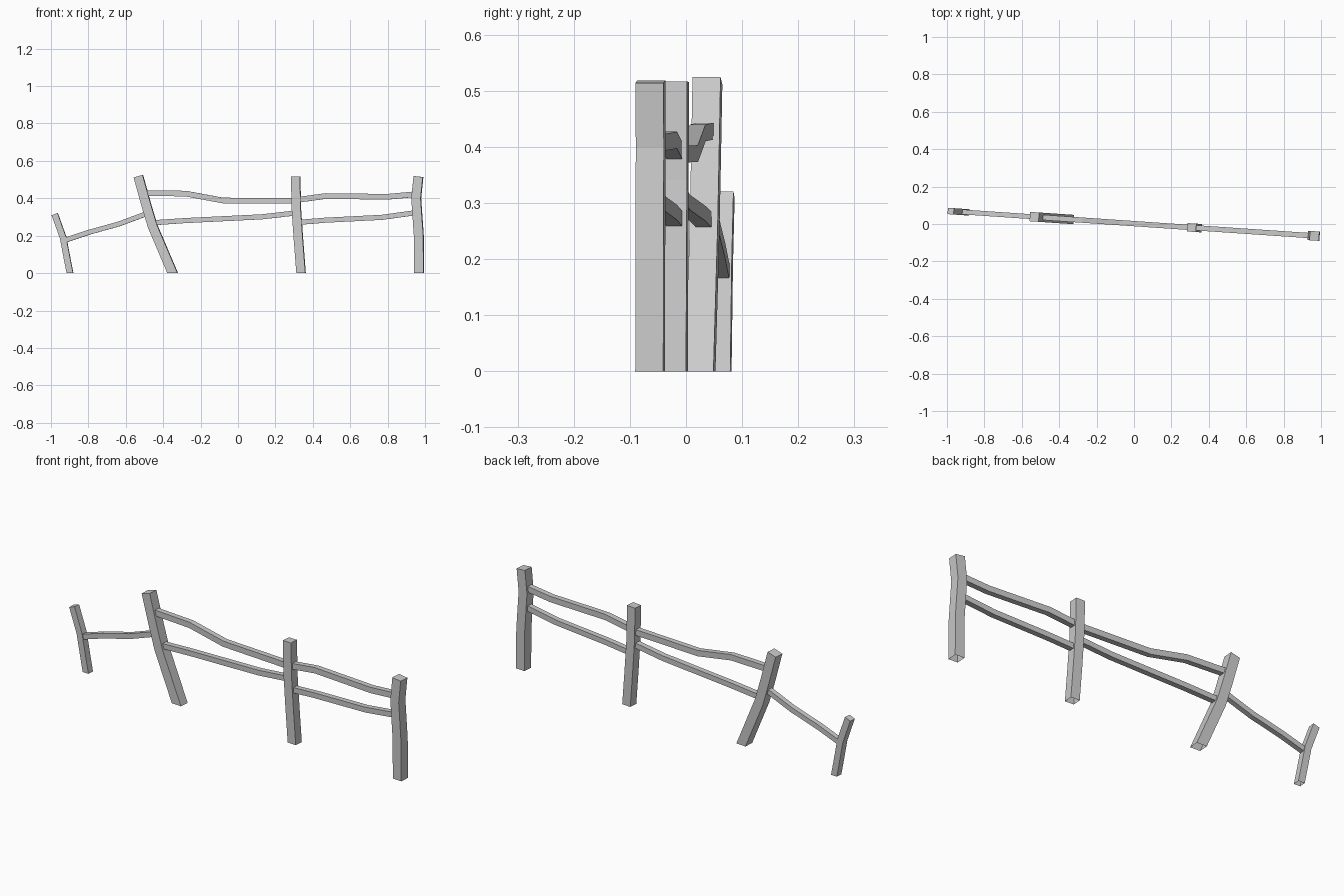
import bpy, bmesh, math
from mathutils import Vector

if "Cube" in bpy.data.objects:
    bpy.data.objects.remove(bpy.data.objects["Cube"])


def beam(name, path, width, depth, post=False):
    """Mitred rectangular beam following a path in the fence plane (x, z)."""
    pts = [Vector(p) for p in path]
    bm = bmesh.new()
    rings = []
    for i, p in enumerate(pts):
        a = (p - pts[i - 1]).normalized() if i > 0 else None
        b = (pts[i + 1] - p).normalized() if i < len(pts) - 1 else None
        d = ((a or b) + (b or a)).normalized()
        n = Vector((-d.y, d.x))
        r = width / 2
        if post and i == 0:              # foot is cut level with the ground
            n = Vector((-1, 0))
            r /= b.y
        ring = []
        for s, y in ((1, -1), (-1, -1), (-1, 1), (1, 1)):
            q = p + n * r * s
            ring.append(bm.verts.new((q.x, y * depth / 2, q.y)))
        rings.append(ring)
    for lo, hi in zip(rings, rings[1:]):
        for j in range(4):
            k = (j + 1) % 4
            bm.faces.new((lo[j], lo[k], hi[k], hi[j]))
    if post:                             # posts are capped on top, open below
        bm.faces.new(rings[-1])
    bmesh.ops.recalc_face_normals(bm, faces=bm.faces)
    me = bpy.data.meshes.new(name)
    bm.to_mesh(me)
    bm.free()
    ob = bpy.data.objects.new(name, me)
    # the whole fence runs slightly askew to the x axis
    ob.rotation_euler.z = -math.atan(0.068)
    ob.location.y = 0.002
    bpy.context.collection.objects.link(ob)


# Posts
beam("short_end_post", [(-0.90, 0), (-0.915, 0.075), (-0.937, 0.19), (-0.982, 0.315)],
     0.034, 0.034, True)
beam("leaning_post", [(-0.35, 0), (-0.457, 0.25), (-0.49, 0.36), (-0.534, 0.518)],
     0.05, 0.05, True)
beam("middle_post", [(0.338, 0), (0.324, 0.18), (0.313, 0.34), (0.309, 0.516)],
     0.048, 0.045, True)
beam("tall_end_post", [(0.97, 0), (0.969, 0.2), (0.955, 0.4), (0.967, 0.516)],
     0.05, 0.05, True)

# Rails
beam("upper_rail_left", [(-0.50, 0.428), (-0.28, 0.425), (-0.08, 0.388), (0.315, 0.387)],
     0.03, 0.028)
beam("upper_rail_right", [(0.315, 0.391), (0.47, 0.412), (0.80, 0.408), (0.955, 0.422)],
     0.03, 0.028)
beam("lower_rail_left", [(-0.46, 0.269), (-0.28, 0.281), (0.13, 0.301), (0.315, 0.322)],
     0.027, 0.028)
beam("lower_rail_right", [(0.32, 0.271), (0.47, 0.283), (0.77, 0.298), (0.96, 0.324)],
     0.027, 0.028)
beam("sloping_rail", [(-0.935, 0.173), (-0.80, 0.218), (-0.64, 0.262), (-0.475, 0.323)],
     0.026, 0.026)
